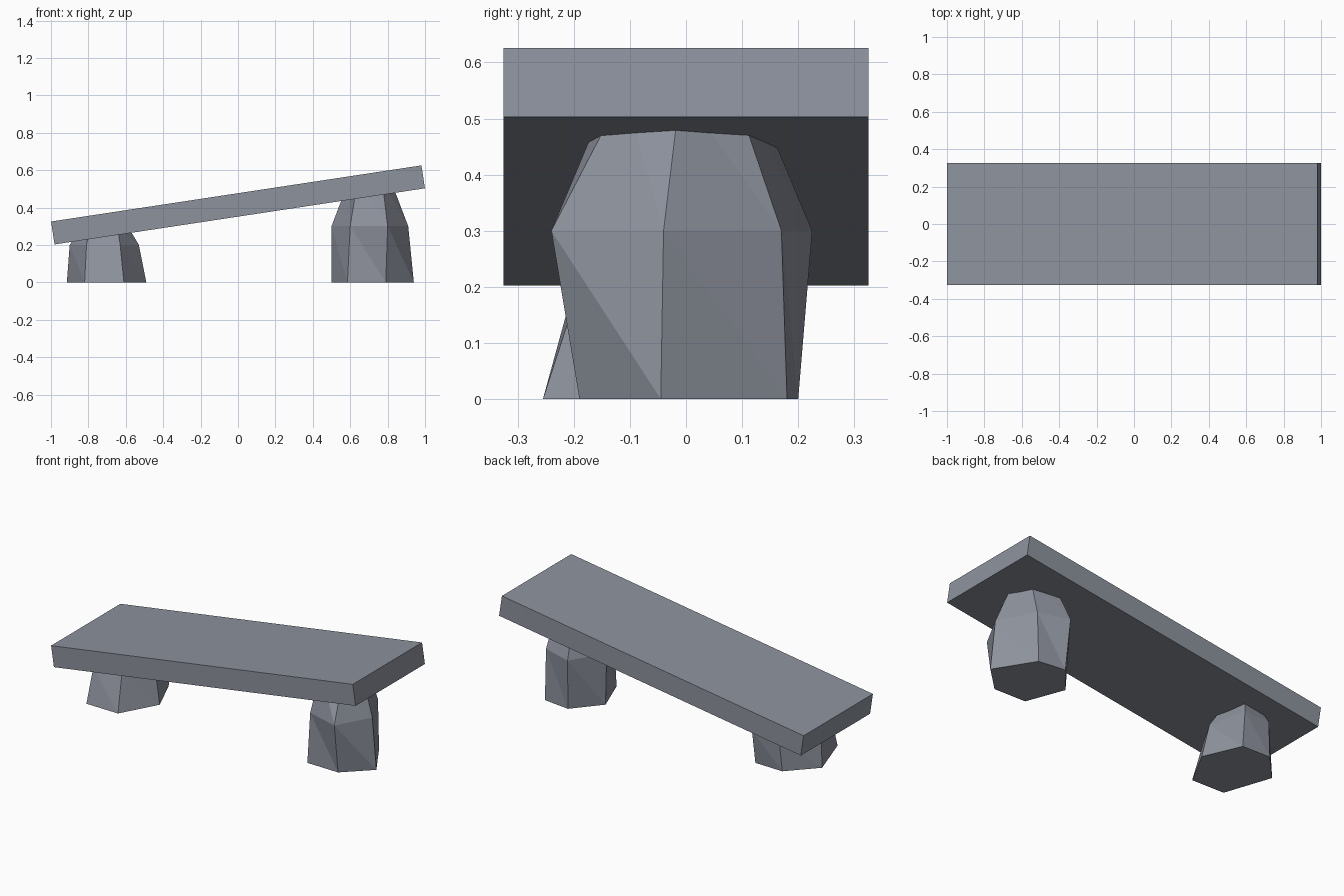
import bpy
import bmesh
import math
from mathutils import Matrix

default = bpy.data.objects.get("Cube")
if default:
    bpy.data.objects.remove(default, do_unlink=True)

# One stone colour for everything
stone = bpy.data.materials.new("grey_stone")
stone.use_nodes = True
colour = (0.27, 0.29, 0.34, 1.0)
stone.diffuse_color = colour
stone.node_tree.nodes["Principled BSDF"].inputs["Base Color"].default_value = colour


def add_object(name, bm):
    """Turn a bmesh into a flat shaded stone object."""
    bmesh.ops.recalc_face_normals(bm, faces=bm.faces)
    mesh = bpy.data.meshes.new(name)
    bm.to_mesh(mesh)
    bm.free()
    mesh.materials.append(stone)
    obj = bpy.data.objects.new(name, mesh)
    bpy.context.collection.objects.link(obj)
    return obj


def add_rock(name, sections):
    """Loft a rough rock through (height, outline) sections, lowest first."""
    bm = bmesh.new()
    rings = [[bm.verts.new((x, y, z)) for x, y in outline]
             for z, outline in sections]
    bm.faces.new(rings[0])
    bm.faces.new(rings[-1])
    for level, (low, high) in enumerate(zip(rings, rings[1:])):
        count = len(low)
        for i in range(count):
            j = (i + 1) % count
            a, b, c, d = low[i], low[j], high[j], high[i]
            # The facets are split in alternating directions per level
            if level % 2 == 0:
                triangles = (a, b, d), (b, c, d)
            else:
                triangles = (a, b, d), (b, c, d)
            for triangle in triangles:
                bm.faces.new(triangle)
    return add_object(name, bm)


# Tilted seat slab
bm = bmesh.new()
bmesh.ops.create_cube(bm, size=1)
bmesh.ops.scale(bm, verts=bm.verts, vec=(2.003, 0.65, 0.124))
tilt = Matrix.Rotation(-math.atan2(0.3, 1.98), 4, "Y")
bmesh.ops.transform(bm, verts=bm.verts,
                    matrix=Matrix.Translation((0, 0, 0.414)) @ tilt)
add_object("seat_slab", bm)

# Tall rock under the raised end
add_rock("tall_rock", [
    (0, [(.585, -.185), (.79, -.19), (.94, -.045),
         (.8, .18), (.635, .2), (.5, .04)]),
    (.3, [(.6, -.18), (.8, -.24), (.91, -.04),
          (.8, .17), (.62, .225), (.5, .03)]),
    (.55, [(.64, -.135), (.77, -.11), (.815, -.01),
           (.775, .085), (.65, .12), (.595, 0)]),
])

# Short rock under the low end
add_rock("short_rock", [
    (0, [(-.82, -.25), (-.61, -.255), (-.49, -.035),
         (-.585, .185), (-.765, .19), (-.915, .03)]),
    (.2, [(-.81, -.2), (-.63, -.19), (-.53, -.02),
          (-.58, .21), (-.75, .2), (-.9, .02)]),
    (.3, [(-.79, -.13), (-.645, -.12), (-.59, 0),
          (-.61, .17), (-.72, .16), (-.83, .01)]),
])
